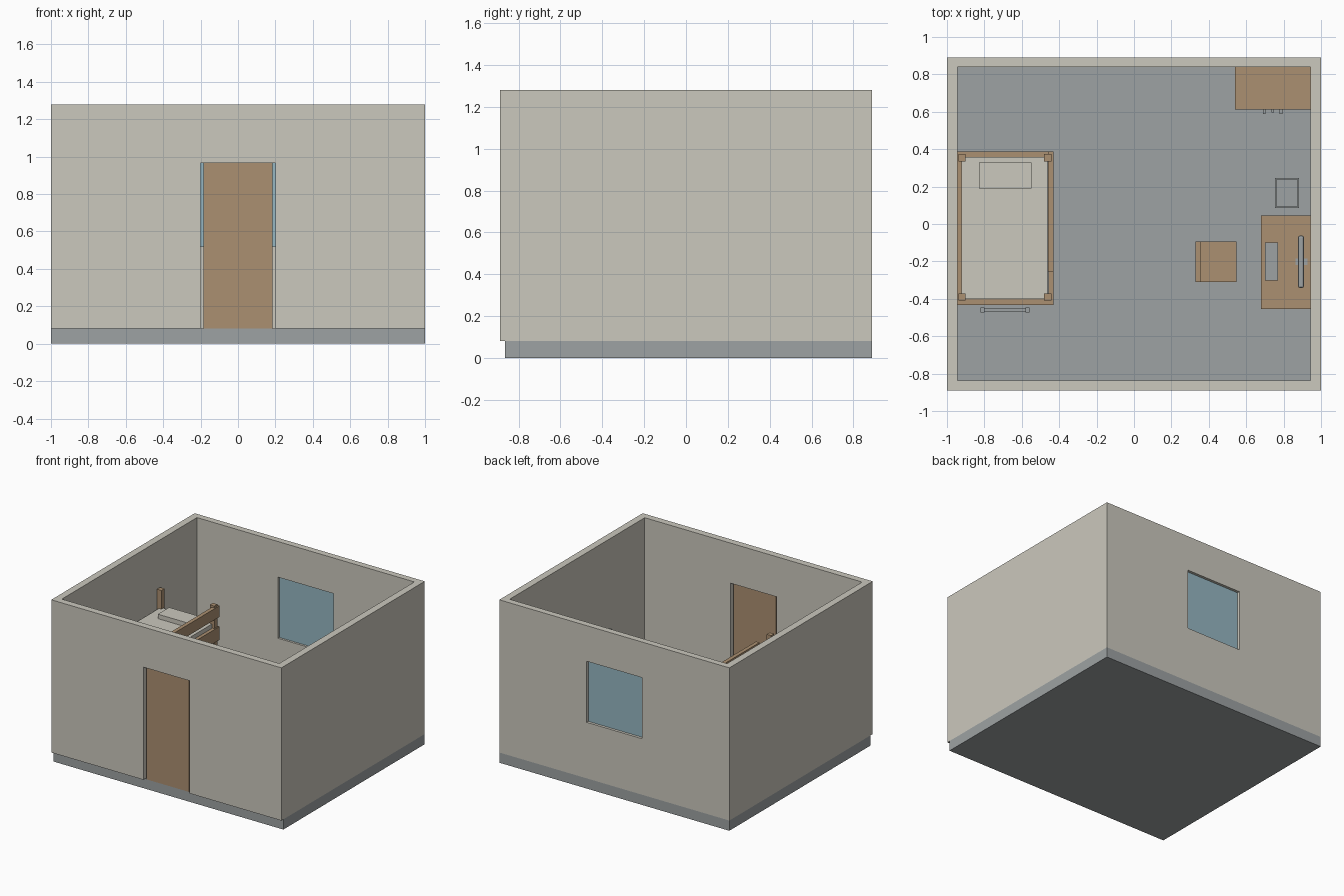
import bpy
import bmesh

if "Cube" in bpy.data.objects:
    bpy.data.objects.remove(bpy.data.objects["Cube"])


def material(name, rgb):
    """Flat colour given as sRGB bytes, stored as linear."""
    m = bpy.data.materials.new(name)
    lin = [((c / 255 + 0.055) / 1.055) ** 2.4 for c in rgb]
    m.diffuse_color = (*lin, 1)
    m.use_nodes = True
    m.node_tree.nodes["Principled BSDF"].inputs["Base Color"].default_value = m.diffuse_color
    return m


PLASTER = material("warm_white", (203, 200, 189))
GREY = material("grey", (157, 162, 163))
WOOD = material("wood_brown", (171, 144, 113))
GLASS = material("glass_blue", (150, 183, 194))


def box(name, x, y, z, mat, bevel=0):
    """Box from (min, max) ranges on each axis."""
    bm = bmesh.new()
    bmesh.ops.create_cube(bm, size=1)
    for v in bm.verts:
        v.co = [r[0] + (c + 0.5) * (r[1] - r[0]) for c, r in zip(v.co, (x, y, z))]
    if bevel:
        bmesh.ops.bevel(bm, geom=bm.edges[:], offset=bevel, segments=2,
                        profile=0.5, affect='EDGES')
    me = bpy.data.meshes.new(name)
    bm.to_mesh(me)
    bm.free()
    me.materials.append(mat)
    ob = bpy.data.objects.new(name, me)
    bpy.context.collection.objects.link(ob)
    return ob


def cut(target, x, y, z):
    """Subtract a box from the target and discard the cutter."""
    cutter = box("cutter", x, y, z, target.data.materials[0])
    cutter.hide_render = True
    mod = target.modifiers.new("cut", 'BOOLEAN')
    mod.operation = 'DIFFERENCE'
    mod.solver = 'EXACT'
    mod.object = cutter
    bpy.context.view_layer.objects.active = target
    bpy.ops.object.modifier_apply(modifier=mod.name)
    bpy.data.objects.remove(cutter)


F = 0.08  # floor level

# Room shell: floor slab and walls with door and window openings
box("floor_slab", (-1, 1), (-0.865, 0.89), (0, F), GREY)
walls = box("walls", (-1, 1), (-0.89, 0.89), (F, 1.28), PLASTER)
cut(walls, (-0.945, 0.945), (-0.837, 0.84), (-0.2, 1.5))
cut(walls, (-0.2, 0.2), (-1, -0.7), (-0.2, 0.965))
cut(walls, (-0.24, 0.24), (0.7, 1), (0.52, 1.0))
box("door", (-0.185, 0.185), (-0.872, -0.852), (F, 0.965), WOOD)
box("window_pane", (-0.24, 0.24), (0.857, 0.869), (0.52, 1.0), GLASS)

# Loft bed: posts, frame, guard rail, mattress and pillow
for i, x in enumerate((-0.939, -0.48)):
    for j, y in enumerate((-0.41, 0.335)):
        box(f"bed_post_{i}{j}", (x, x + 0.039), (y, y + 0.038), (F, 0.912), WOOD)
for i, x in enumerate((-0.947, -0.457)):
    box(f"bed_side_rail_{i}", (x, x + 0.026), (-0.432, 0.388), (0.63, 0.735), WOOD)
for i, y in enumerate((-0.432, 0.358)):
    box(f"bed_end_rail_{i}", (-0.947, -0.431), (y, y + 0.03), (0.63, 0.735), WOOD)
box("guard_rail", (-0.461, -0.431), (-0.255, 0.388), (0.81, 0.898), WOOD)
box("mattress", (-0.922, -0.462), (-0.402, 0.358), (0.66, 0.765), PLASTER)
box("pillow", (-0.83, -0.548), (0.19, 0.33), (0.765, 0.8), PLASTER)

# Ladder at the foot of the bed
for i, x in enumerate((-0.82, -0.58)):
    box(f"ladder_rail_{i}", (x, x + 0.022), (-0.474, -0.447), (F, 0.74), GREY)
for i in range(5):
    z = 0.18 + i * 0.12
    box(f"ladder_rung_{i}", (-0.8, -0.578), (-0.47, -0.451), (z, z + 0.018), GREY)

# Desk with four legs
box("desk_top", (0.68, 0.945), (-0.455, 0.045), (0.39, 0.415), WOOD)
for i, x in enumerate((0.69, 0.91)):
    for j, y in enumerate((-0.445, 0.005)):
        box(f"desk_leg_{i}{j}", (x, x + 0.03), (y, y + 0.03), (F, 0.39), WOOD)

# Desk equipment
box("keyboard", (0.7, 0.77), (-0.302, -0.1), (0.415, 0.425), GREY)
box("monitor_foot", (0.863, 0.927), (-0.22, -0.184), (0.415, 0.423), GREY)
box("monitor_neck", (0.892, 0.905), (-0.21, -0.192), (0.42, 0.49), GREY)
box("monitor", (0.877, 0.909), (-0.342, -0.062), (0.45, 0.617), GREY, bevel=0.01)

# Waste bin
waste_bin = box("waste_bin", (0.753, 0.882), (0.086, 0.247), (F, 0.27), GREY)
cut(waste_bin, (0.761, 0.874), (0.094, 0.239), (0.258, 0.4))

# Chair facing the desk
box("chair_seat", (0.33, 0.548), (-0.31, -0.094), (0.265, 0.29), WOOD)
box("chair_back", (0.33, 0.357), (-0.31, -0.094), (0.29, 0.52), WOOD)
for i, x in enumerate((0.33, 0.523)):
    for j, y in enumerate((-0.31, -0.119)):
        box(f"chair_leg_{i}{j}", (x, x + 0.025), (y, y + 0.025), (F, 0.265), WOOD)

# Wardrobe with door handles and a drawer knob
wardrobe = box("wardrobe", (0.54, 0.945), (0.611, 0.84), (F, 0.86), WOOD)
for i, x in enumerate((0.69, 0.779)):
    box(f"wardrobe_handle_{i}", (x, x + 0.014), (0.589, 0.611), (0.47, 0.56), GREY)
box("drawer_knob", (0.734, 0.748), (0.597, 0.611), (0.18, 0.194), GREY)
